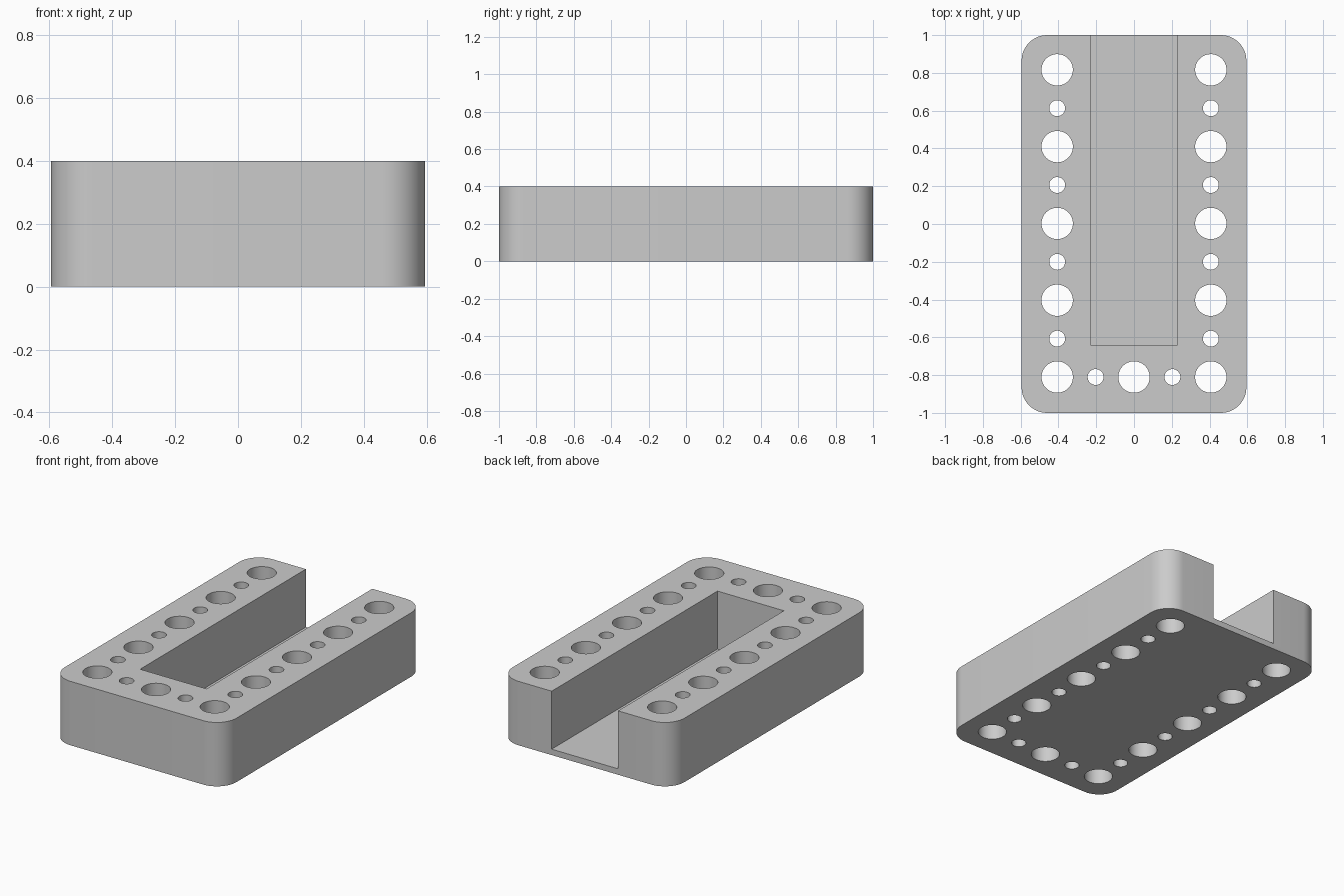
import bpy, bmesh, math
from mathutils import Matrix, Vector

old = bpy.data.objects.get("Cube")
if old:
    bpy.data.objects.remove(old, do_unlink=True)

WIDTH, LENGTH, HEIGHT = 1.19, 2.0, 0.4
CORNER = 0.135
PITCH = 0.2033
BIG, SMALL = 0.083, 0.042
FLOOR = 0.037
SLOT_WIDTH, SLOT_FRONT = 0.46, -0.64


def make_object(name, bm):
    mesh = bpy.data.meshes.new(name)
    bmesh.ops.recalc_face_normals(bm, faces=bm.faces)
    bm.to_mesh(mesh)
    bm.free()
    obj = bpy.data.objects.new(name, mesh)
    bpy.context.collection.objects.link(obj)
    return obj


def add_box(bm, low, high):
    low, high = Vector(low), Vector(high)
    matrix = Matrix.Translation((low + high) / 2) @ Matrix.Diagonal((*(high - low), 1))
    bmesh.ops.create_cube(bm, size=1, matrix=matrix)


def add_hole(bm, column, row, radius):
    centre = Vector((column * PITCH, row * PITCH + 0.003, HEIGHT / 2))
    bmesh.ops.create_cone(bm, cap_ends=True, segments=48, radius1=radius, radius2=radius,
                          depth=HEIGHT * 2, matrix=Matrix.Translation(centre))


# Block with rounded vertical corners
bm = bmesh.new()
add_box(bm, (-WIDTH / 2, -LENGTH / 2, 0), (WIDTH / 2, LENGTH / 2, HEIGHT))
uprights = [e for e in bm.edges if abs(e.verts[0].co.z - e.verts[1].co.z) > 0.1]
bmesh.ops.bevel(bm, geom=uprights, offset=CORNER, segments=12, profile=0.5, affect='EDGES')
block = make_object("slotted_block", bm)

# Slot, open at the top and back
bm = bmesh.new()
add_box(bm, (-SLOT_WIDTH / 2, SLOT_FRONT, FLOOR), (SLOT_WIDTH / 2, LENGTH, HEIGHT * 2))
slot_cutter = make_object("slot_cutter", bm)

# Alternating large and small through holes along both sides and the front
bm = bmesh.new()
for row in range(-4, 5):
    for column in (-2, 2):
        add_hole(bm, column, row, SMALL if row % 2 else BIG)
for column in (-1, 0, 1):
    add_hole(bm, column, -4, SMALL if column else BIG)
hole_cutter = make_object("hole_cutter", bm)

# Cut, then discard the cutters
bpy.context.view_layer.objects.active = block
block.select_set(True)
for cutter in (slot_cutter, hole_cutter):
    cutter.hide_render = True
    cut = block.modifiers.new(cutter.name, 'BOOLEAN')
    cut.operation = 'DIFFERENCE'
    cut.solver = 'EXACT'
    cut.object = cutter
    bpy.ops.object.modifier_apply(modifier=cut.name)
    bpy.data.objects.remove(cutter, do_unlink=True)

# Plain grey finish
grey = bpy.data.materials.new("plain_grey")
grey.use_nodes = True
colour = (0.6, 0.6, 0.6, 1)
grey.diffuse_color = colour
grey.node_tree.nodes["Principled BSDF"].inputs["Base Color"].default_value = colour
block.data.materials.clear()
block.data.materials.append(grey)

for obj in bpy.context.selected_objects:
    obj.select_set(obj == block)
bpy.ops.object.shade_smooth_by_angle(angle=math.radians(30))
